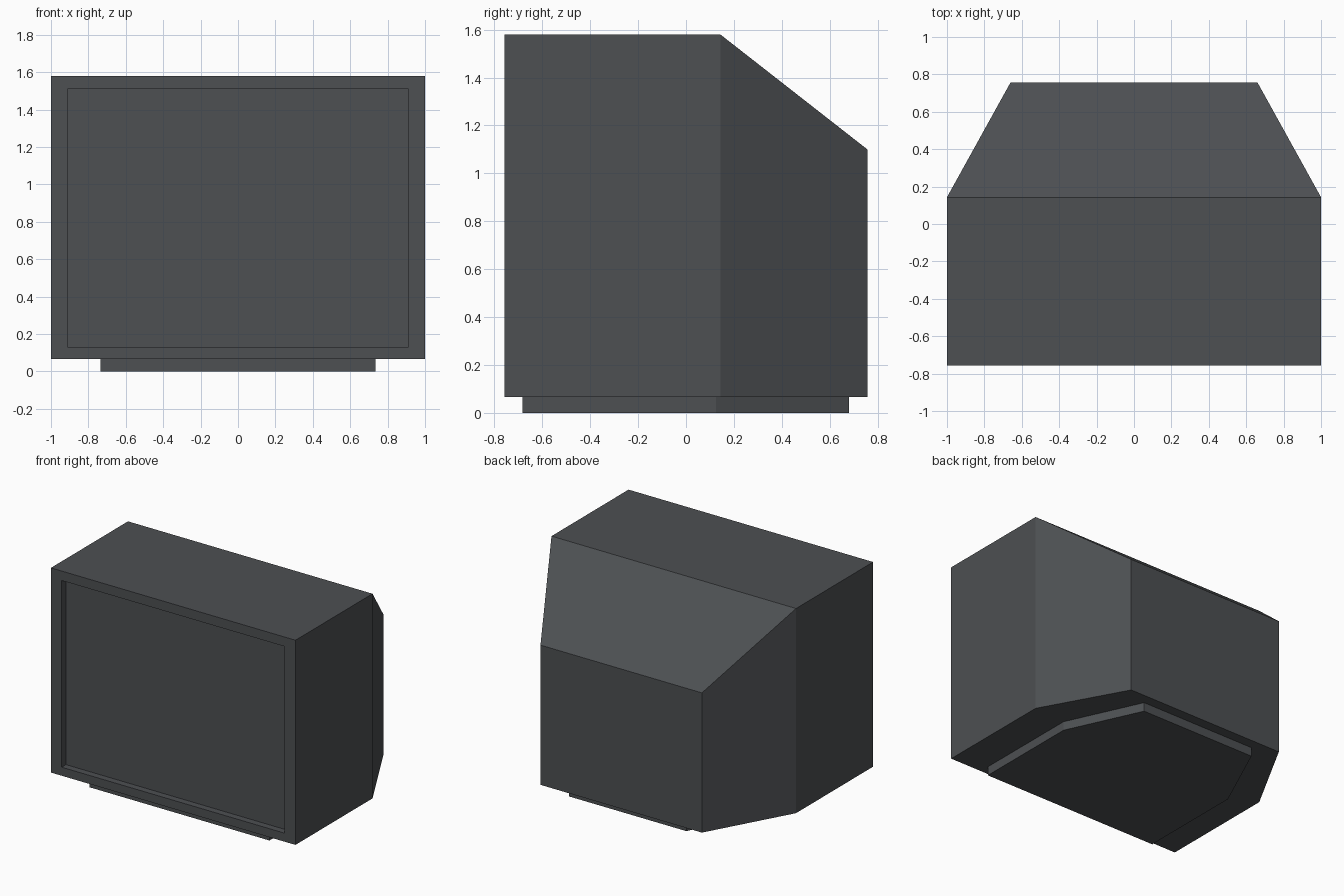
import bpy, bmesh

if "Cube" in bpy.data.objects:
    bpy.data.objects.remove(bpy.data.objects["Cube"])

# Single dark plastic colour
dark = bpy.data.materials.new("dark grey plastic")
dark.diffuse_color = (0.074, 0.079, 0.085, 1)
dark.use_nodes = True
dark.node_tree.nodes["Principled BSDF"].inputs["Base Color"].default_value = dark.diffuse_color


def prism(name, front_w, back_w, y0, y_mid, y1, z0, z1, z_back):
    """Box whose rear section narrows at the sides and slopes down on top."""
    bm = bmesh.new()
    rings = []
    for y, w, top in ((y0, front_w, z1), (y_mid, front_w, z1), (y1, back_w, z_back)):
        rings.append([bm.verts.new(p) for p in
                      ((-w, y, z0), (w, y, z0), (w, y, top), (-w, y, top))])
    front = bm.faces.new(rings[0])
    bm.faces.new(rings[2][::-1])
    for a, b in zip(rings, rings[1:]):
        for i in range(4):
            j = (i + 1) % 4
            bm.faces.new((a[j], a[i], b[i], b[j]))
    return name, bm, front


def finish(name, bm):
    bmesh.ops.recalc_face_normals(bm, faces=bm.faces[:])
    mesh = bpy.data.meshes.new(name)
    bm.to_mesh(mesh)
    bm.free()
    mesh.materials.append(dark)
    obj = bpy.data.objects.new(name, mesh)
    bpy.context.collection.objects.link(obj)
    return obj


# Housing with the screen recessed into its front
name, bm, front = prism("housing", 1.0, 0.66, -0.757, 0.143, 0.757, 0.067, 1.58, 1.10)
bmesh.ops.inset_individual(bm, faces=[front], thickness=0.08)
for v in front.verts:
    v.co.x = 0.912 if v.co.x > 0 else -0.912
    v.co.z = 1.51 if v.co.z > 0.8 else 0.13
screen = bmesh.ops.extrude_discrete_faces(bm, faces=[front])["faces"][0]
for v in screen.verts:
    v.co.y += 0.05
finish(name, bm)

# Low base plate following the housing outline
name, bm, front = prism("base", 0.735, 0.48, -0.682, 0.125, 0.68, 0.0, 0.067, 0.067)
finish(name, bm)
